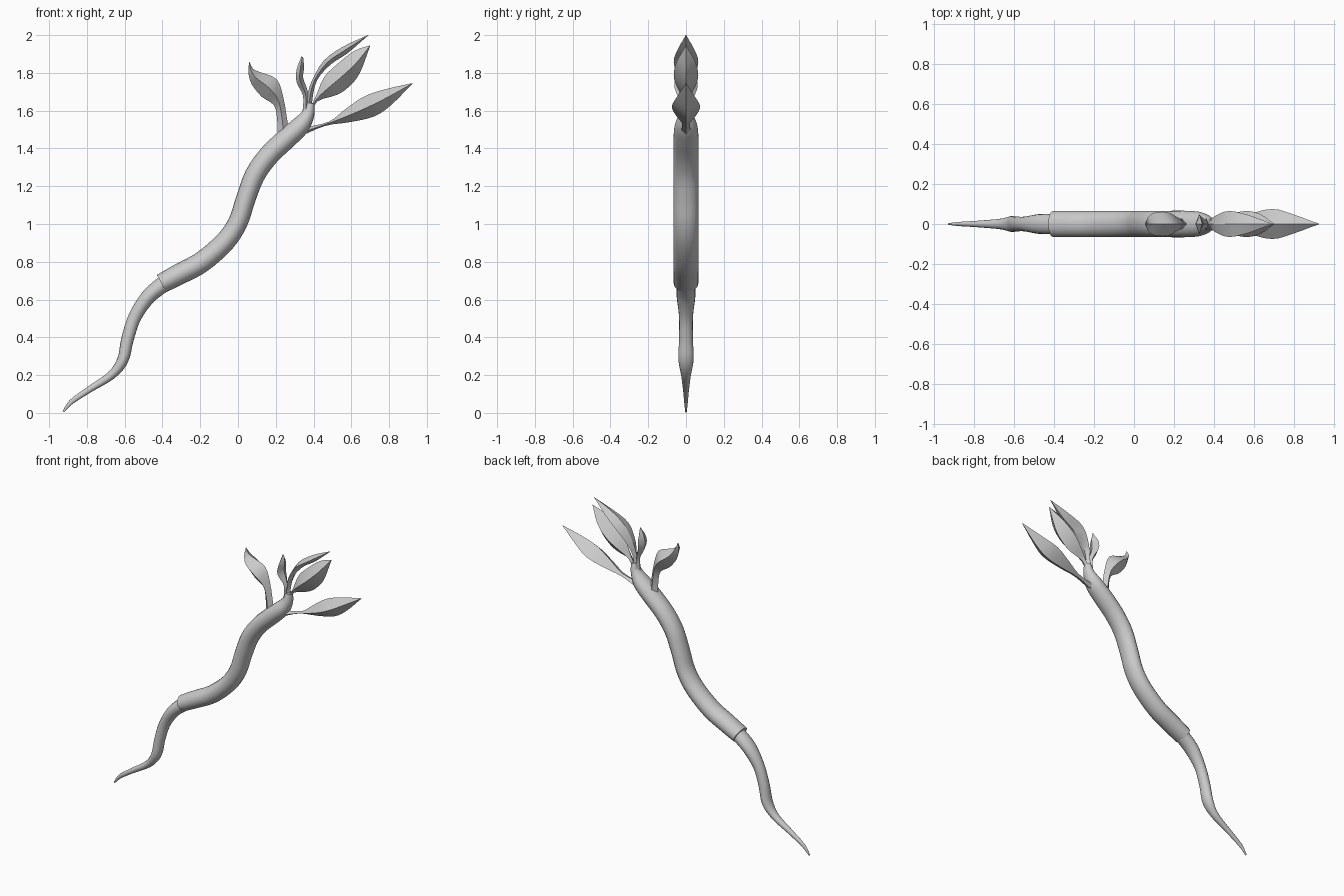
import bpy, bmesh, math
from mathutils import Vector

if "Cube" in bpy.data.objects:
    bpy.data.objects.remove(bpy.data.objects["Cube"])


def spline(rows, steps):
    """Catmull-Rom resampling of rows of numbers."""
    pts = [Vector(r) for r in rows]
    pts = [2 * pts[0] - pts[1]] + pts + [2 * pts[-1] - pts[-2]]
    out = []
    for i in range(1, len(pts) - 2):
        a, b, c, d = pts[i - 1:i + 3]
        for s in range(steps):
            t = s / steps
            out.append(0.5 * (2 * b + (c - a) * t + (2 * a - 5 * b + 4 * c - d) * t * t
                              + (3 * b - a - 3 * c + d) * t ** 3))
    return out + [pts[-2]]


def loft(name, rings, sides, angle):
    """rings: (centre, in-plane half vector, half depth in y)."""
    bm = bmesh.new()
    loops = []
    for c, h, w in rings:
        loop = []
        for k in range(sides):
            a = 2 * math.pi * k / sides
            p = c + h * math.cos(a)
            loop.append(bm.verts.new((p.x, w * math.sin(a), p.y)))
        loops.append(loop)
    for p, q in zip(loops, loops[1:]):
        for k in range(sides):
            n = (k + 1) % sides
            bm.faces.new((p[k], p[n], q[n], q[k]))
    bm.faces.new(loops[0])
    bm.faces.new(loops[-1])
    bmesh.ops.recalc_face_normals(bm, faces=bm.faces)
    me = bpy.data.meshes.new(name)
    bm.to_mesh(me)
    bm.free()
    ob = bpy.data.objects.new(name, me)
    bpy.context.collection.objects.link(ob)
    bpy.ops.object.select_all(action='DESELECT')
    ob.select_set(True)
    bpy.context.view_layer.objects.active = ob
    bpy.ops.object.shade_smooth_by_angle(angle=math.radians(angle))


def stem(name, path):
    """path rows: x, z, in-plane radius, depth radius."""
    # two 2D halves keep the vectors simple
    rows = spline([(x, z, r, w) for x, z, r, w in path], 4)
    rings = []
    for i, v in enumerate(rows):
        a, b = rows[max(i - 1, 0)], rows[min(i + 1, len(rows) - 1)]
        t = Vector((b[0] - a[0], b[1] - a[1])).normalized()
        rings.append((Vector((v[0], v[1])), Vector((-t.y, t.x)) * v[2], v[3]))
    loft(name, rings, 16, 40)


def leaf(name, upper, lower, depth):
    """Diamond-section leaf between two front outlines."""
    up = spline(upper, 3)
    lo = spline(lower, 3)
    de = spline([(d, 0) for d in depth], 3)
    rings = [((u + l) / 2, (u - l) / 2 + Vector((0, 0.001)), max(d[0], 0.001))
             for u, l, d in zip(up, lo, de)]
    loft(name, rings, 4, 30)


# thick upper stalk
stem("stalk", [(-.405, .685, .052, .065), (-.30, .74, .056, .066), (-.19, .80, .056, .066),
               (-.07, .905, .054, .066), (0, 1.01, .052, .066), (.04, 1.13, .052, .066),
               (.09, 1.26, .054, .066), (.165, 1.365, .055, .066), (.26, 1.455, .055, .066),
               (.33, 1.52, .05, .06), (.37, 1.58, .035, .04), (.385, 1.64, .02, .025)])

# thin tapering root
stem("root", [(-.37, .70, .045, .05), (-.47, .62, .04, .05), (-.545, .51, .035, .037),
              (-.585, .39, .033, .037), (-.61, .28, .03, .04), (-.67, .20, .023, .026),
              (-.785, .125, .017, .016), (-.88, .06, .013, .01), (-.925, .006, .005, .004)])

# leaves
leaf("leaf_right",
     [(.35, 1.51), (.48, 1.54), (.56, 1.60), (.66, 1.67), (.77, 1.71), (.925, 1.745)],
     [(.32, 1.46), (.46, 1.52), (.59, 1.54), (.72, 1.57), (.81, 1.63), (.925, 1.745)],
     [.03, .02, .05, .075, .05, 0])
leaf("leaf_upper_front",
     [(.37, 1.60), (.41, 1.67), (.455, 1.775), (.525, 1.845), (.615, 1.915), (.70, 1.945)],
     [(.39, 1.575), (.42, 1.65), (.525, 1.685), (.59, 1.73), (.645, 1.80), (.70, 1.945)],
     [.025, .018, .05, .065, .05, 0])
leaf("leaf_upper_top",
     [(.34, 1.58), (.365, 1.675), (.39, 1.755), (.455, 1.865), (.56, 1.94), (.69, 2.0)],
     [(.39, 1.58), (.395, 1.67), (.42, 1.765), (.49, 1.845), (.58, 1.905), (.69, 2.0)],
     [.03, .02, .04, .065, .045, 0])
leaf("leaf_small",
     [(.34, 1.58), (.345, 1.675), (.31, 1.75), (.31, 1.815), (.335, 1.885)],
     [(.38, 1.60), (.37, 1.70), (.345, 1.775), (.35, 1.83), (.345, 1.885)],
     [.03, .02, .045, .04, 0])
leaf("leaf_left",
     [(.27, 1.48), (.262, 1.54), (.24, 1.67), (.205, 1.765), (.125, 1.80), (.08, 1.82), (.06, 1.86)],
     [(.21, 1.46), (.207, 1.555), (.19, 1.63), (.125, 1.675), (.07, 1.745), (.055, 1.81), (.06, 1.86)],
     [.03, .025, .035, .06, .055, .03, 0])
